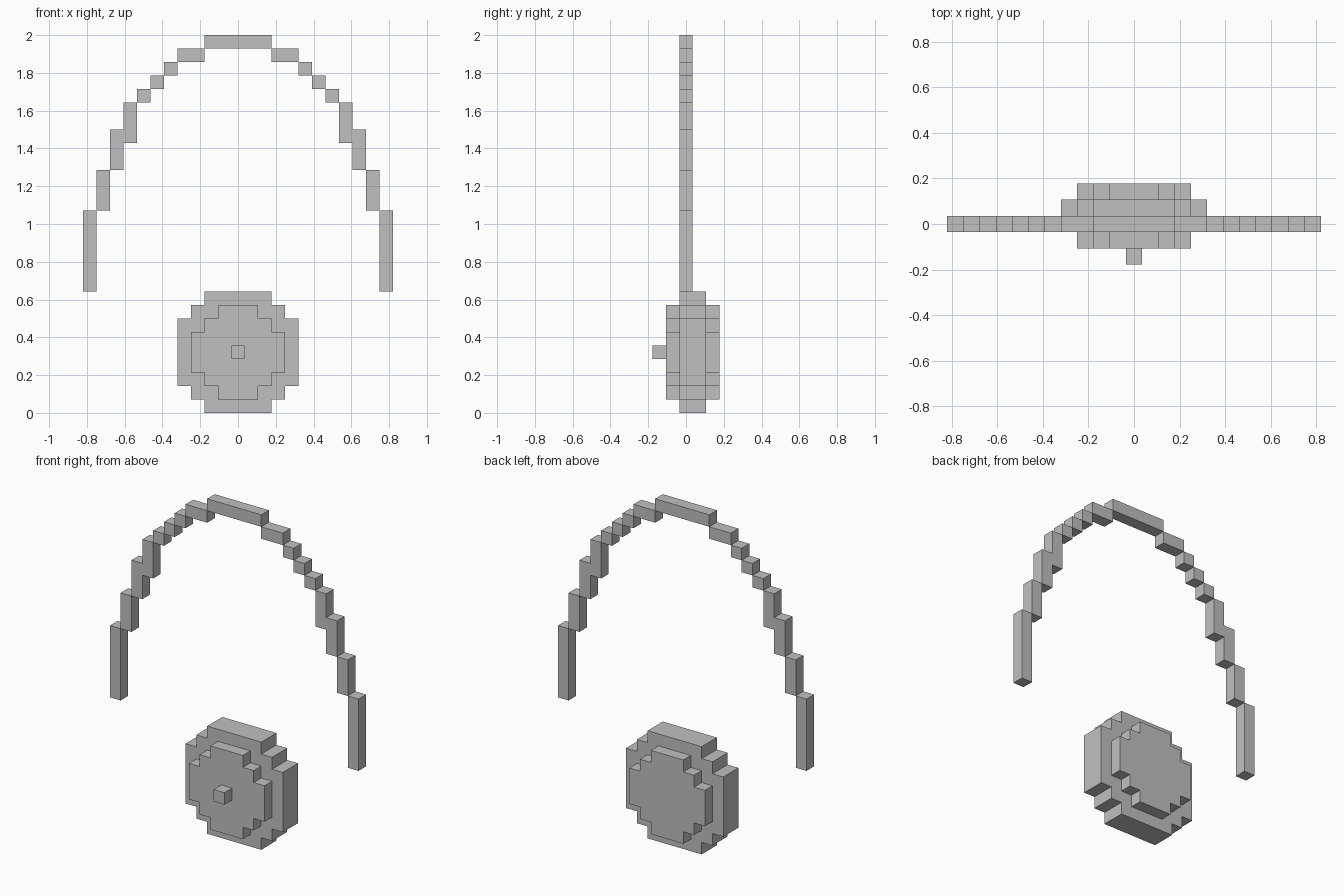
import bpy, bmesh
from mathutils import Vector

if "Cube" in bpy.data.objects:
    bpy.data.objects.remove(bpy.data.objects["Cube"])

V = 1 / 14  # one block

grey = bpy.data.materials.new("plain grey")
grey.diffuse_color = (0.53, 0.53, 0.53, 1)
grey.use_nodes = True
grey.node_tree.nodes["Principled BSDF"].inputs["Base Color"].default_value = grey.diffuse_color


def box(x0, x1, y0, y1, z0, z1):
    """Block cells in an inclusive index range; cell x and y are centred on integers."""
    return {(x, y, z) for x in range(x0, x1 + 1)
            for y in range(y0, y1 + 1) for z in range(z0, z1 + 1)}


def stepped_disc(half_widths, y0, y1, z0):
    cells = set()
    for i, h in enumerate(half_widths):
        cells |= box(-h, h, y0, y1, z0 + i, z0 + i)
    return cells


# Cord: one side as (x0, x1, z0, z1), mirrored, plus the top bar
cord = box(-2, 2, 0, 0, 27, 27)
for x0, x1, z0, z1 in [(3, 4, 26, 26), (5, 5, 25, 25), (6, 6, 24, 24), (7, 7, 23, 23),
                       (8, 8, 20, 22), (9, 9, 18, 20), (10, 10, 15, 17), (11, 11, 9, 14)]:
    cord |= box(x0, x1, 0, 0, z0, z1) | box(-x1, -x0, 0, 0, z0, z1)

# Pendant: wide rim with a smaller raised plate on front and back, and a stud
rim = stepped_disc([2, 3, 4, 4, 4, 4, 4, 3, 2], 0, 1, 0)
plate = [1, 2, 3, 3, 3, 2, 1]
parts = {
    "cord": cord,
    "pendant_rim": rim,
    "pendant_front_plate": stepped_disc(plate, -1, -1, 1),
    "pendant_back_plate": stepped_disc(plate, 2, 2, 1),
    "pendant_stud": box(0, 0, -2, -2, 4, 4),
}
solid = set().union(*parts.values())


def build(name, cells):
    """Make only the exposed block faces, then merge flat areas."""
    bm = bmesh.new()
    for c in cells:
        centre = Vector((c[0], c[1], c[2] + 0.5))
        for axis in range(3):
            for s in (-1, 1):
                n = [0, 0, 0]
                n[axis] = s
                if tuple(a + b for a, b in zip(c, n)) in solid:
                    continue
                n = Vector(n)
                u = Vector([float(i == (axis + 1) % 3) for i in range(3)])
                w = n.cross(u)
                corners = [(-1, -1), (1, -1), (1, 1), (-1, 1)]
                bm.faces.new([bm.verts.new((centre + (n + u * a + w * b) / 2) * V)
                              for a, b in corners])
    bmesh.ops.remove_doubles(bm, verts=bm.verts[:], dist=1e-4)
    bmesh.ops.dissolve_limit(bm, angle_limit=0.01, verts=bm.verts[:], edges=bm.edges[:])
    mesh = bpy.data.meshes.new(name)
    bm.to_mesh(mesh)
    bm.free()
    mesh.materials.append(grey)
    bpy.context.collection.objects.link(bpy.data.objects.new(name, mesh))


for name, cells in parts.items():
    build(name, cells)
